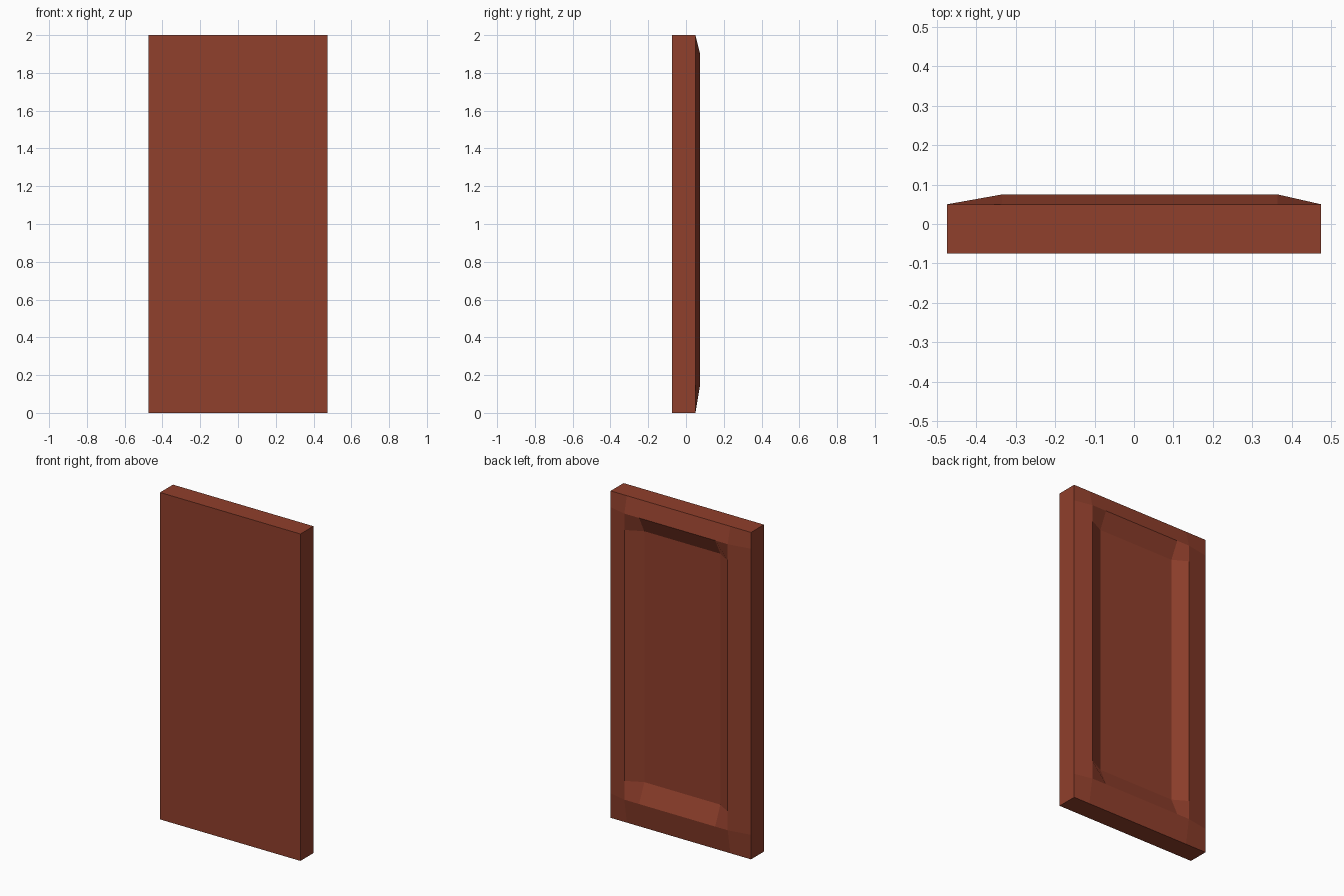
import bpy, bmesh

if "Cube" in bpy.data.objects:
    bpy.data.objects.remove(bpy.data.objects["Cube"])

# Grid lines of the bevelled frame and the depth of each ring, from rim to recess
XS = [-0.475, -0.335, -0.25, 0.265, 0.365, 0.475]
ZS = [0.0, 0.15, 0.265, 1.8, 1.9, 2.0]
RING_Y = [0.05, 0.075, 0.025]
FRONT_Y = -0.075

bm = bmesh.new()

# Back face: sloped rim, raised frame edge and sunken panel
n = len(XS)
grid = [[bm.verts.new((x, RING_Y[min(i, j, n - 1 - i, n - 1 - j)], z))
         for j, z in enumerate(ZS)] for i, x in enumerate(XS)]
for i in range(n - 1):
    for j in range(n - 1):
        bm.faces.new((grid[i][j], grid[i][j + 1], grid[i + 1][j + 1], grid[i + 1][j]))

# Slab sides and flat front
rim = [e for e in bm.edges if e.is_boundary]
new = bmesh.ops.extrude_edge_only(bm, edges=rim)["geom"]
for v in (g for g in new if isinstance(g, bmesh.types.BMVert)):
    v.co.y = FRONT_Y
bmesh.ops.holes_fill(bm, edges=[e for e in bm.edges if e.is_boundary], sides=0)
bmesh.ops.recalc_face_normals(bm, faces=bm.faces[:])

mesh = bpy.data.meshes.new("door_panel")
bm.to_mesh(mesh)
bm.free()
door = bpy.data.objects.new("door_panel", mesh)
bpy.context.collection.objects.link(door)

# Red-brown wood
wood = bpy.data.materials.new("red_wood")
wood.diffuse_color = (0.28, 0.05, 0.025, 1.0)
wood.use_nodes = True
wood.node_tree.nodes["Principled BSDF"].inputs["Base Color"].default_value = wood.diffuse_color
mesh.materials.append(wood)
